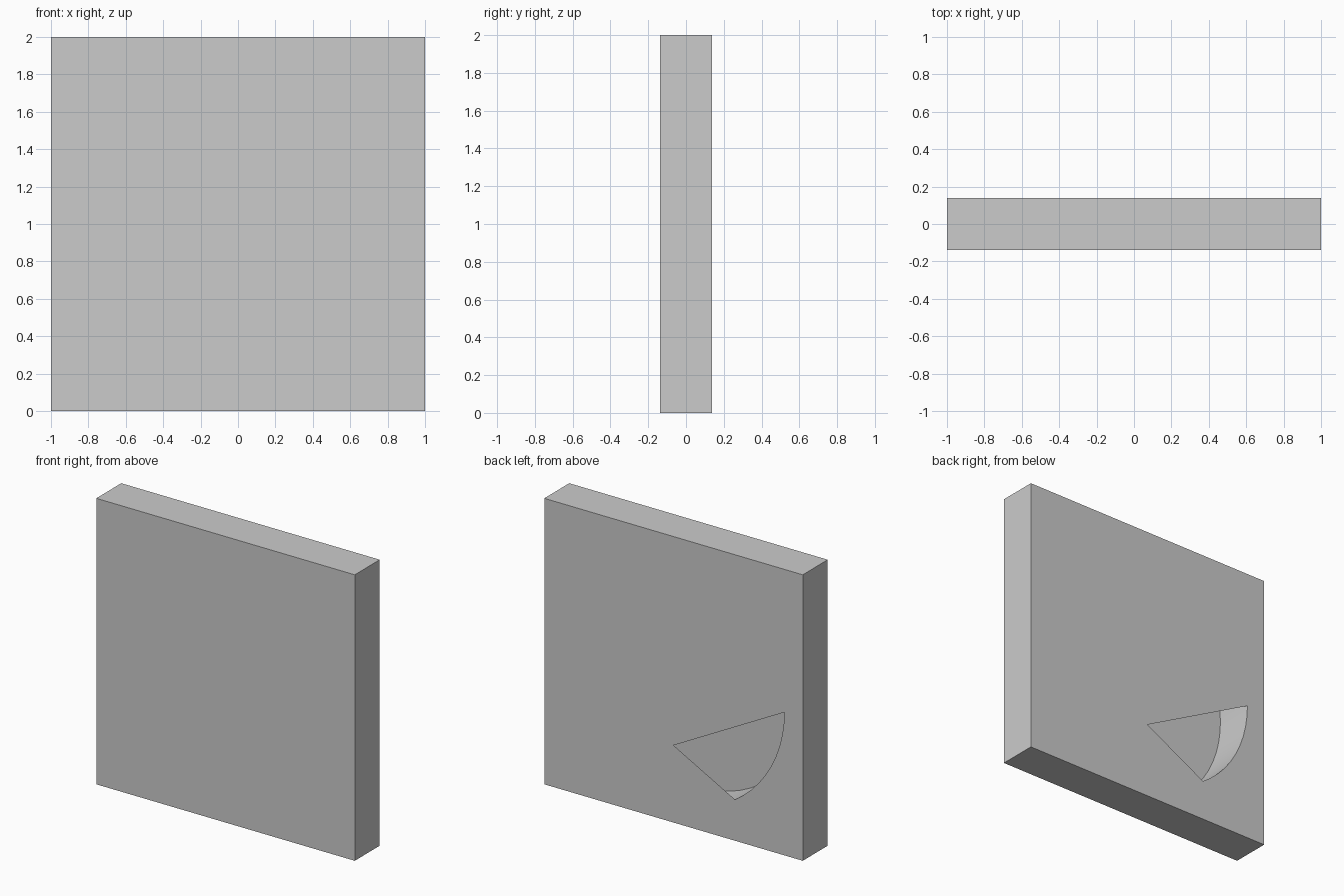
import bpy, bmesh, math

if "Cube" in bpy.data.objects:
    bpy.data.objects.remove(bpy.data.objects["Cube"])

T = 0.138           # half thickness
R, CZ = 0.857, 1.0  # round cavity radius and centre height
SEG = 64


def rim(k, y):
    # point on the cavity rim, starting at -x and turning downwards
    a = 2 * math.pi * k / SEG
    return (-R * math.cos(a), y, CZ - R * math.sin(a))


def make_object(name, bm):
    mesh = bpy.data.meshes.new(name)
    bm.to_mesh(mesh)
    bm.free()
    obj = bpy.data.objects.new(name, mesh)
    bpy.context.collection.objects.link(obj)
    return obj


# Square panel: front and four sides, with a fan-shaped window in the back skin
bm = bmesh.new()
corners = [(-1, 0), (1, 0), (1, 2), (-1, 2)]
front = [bm.verts.new((x, -T, z)) for x, z in corners]
back = [bm.verts.new((x, T, z)) for x, z in corners]
bm.faces.new(front)
for i in range(4):
    j = (i + 1) % 4
    bm.faces.new((front[i], back[i], back[j], front[j]))

# Window outline: an apex below the centre and an arc of the cavity rim
window = [bm.verts.new((0, T, 0.54))]
window += [bm.verts.new(rim(k, T)) for k in range(11)]
edges = []
for loop in (back, window):
    for i, v in enumerate(loop):
        w = loop[(i + 1) % len(loop)]
        edges.append(bm.edges.get((v, w)) or bm.edges.new((v, w)))
fill = bmesh.ops.triangle_fill(bm, edges=edges, use_beauty=True, normal=(0, 1, 0))
for f in fill["geom"]:
    if isinstance(f, bmesh.types.BMFace):
        f.normal_update()
        if f.normal.y < 0:
            f.normal_flip()
make_object("panel", bm)

# Round cavity wall seen through the window, facing inwards
bm = bmesh.new()
rings = [[bm.verts.new(rim(k, y)) for k in range(SEG)] for y in (-T, T)]
for k in range(SEG):
    n = (k + 1) % SEG
    f = bm.faces.new((rings[0][k], rings[0][n], rings[1][n], rings[1][k]))
    f.smooth = True
    f.normal_update()
    c = f.calc_center_median()
    if f.normal.x * c.x + f.normal.z * (c.z - CZ) > 0:
        f.normal_flip()
make_object("cavity_wall", bm)
